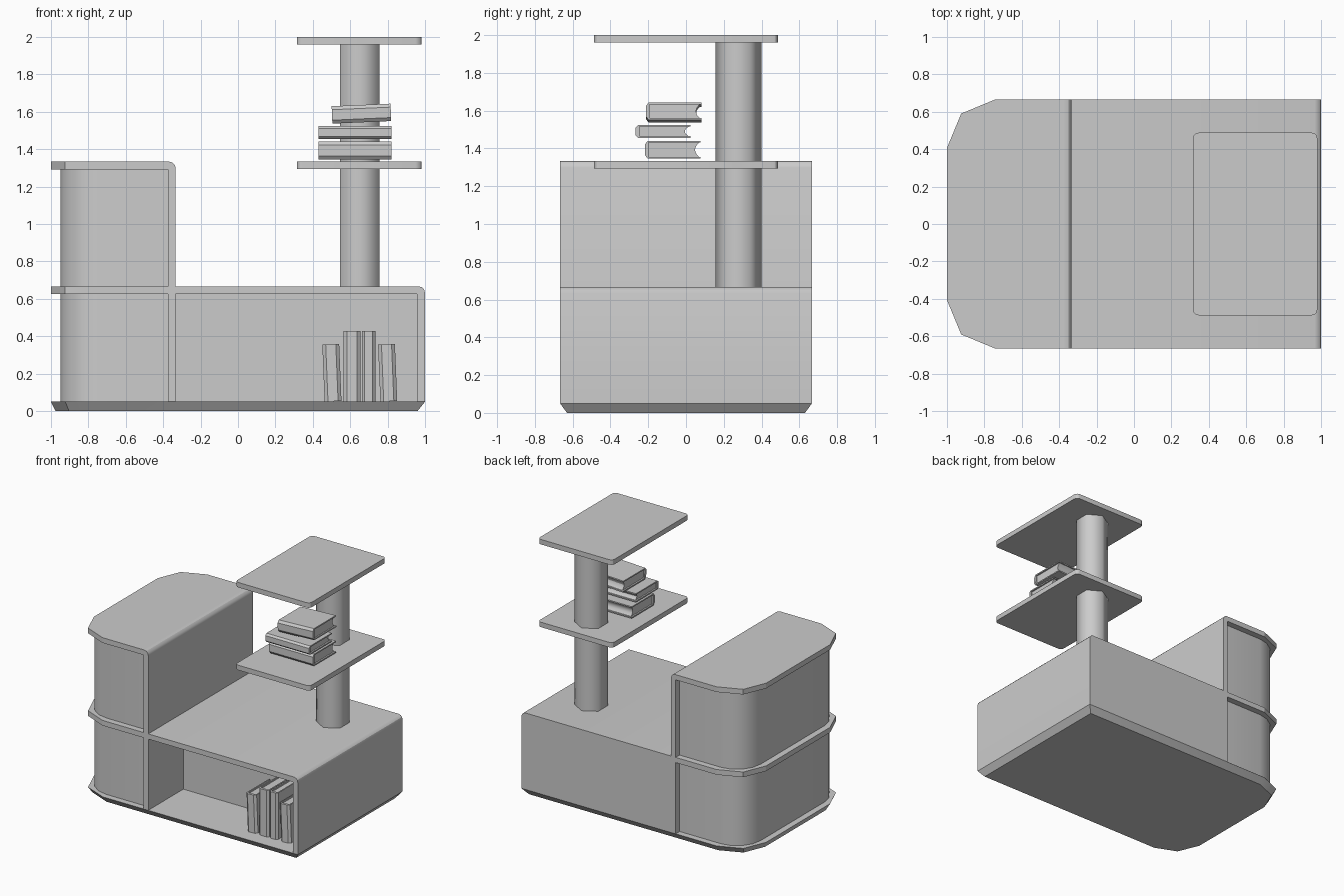
import bpy, bmesh
from math import sin, cos, pi, radians

if "Cube" in bpy.data.objects:
    bpy.data.objects.remove(bpy.data.objects["Cube"])


def loft(name, loops, smooth=30):
    """Skin equal-length closed loops of 3D points and cap both ends."""
    bm = bmesh.new()
    rows = [[bm.verts.new(p) for p in loop] for loop in loops]
    n = len(rows[0])
    for a, b in zip(rows, rows[1:]):
        for i in range(n):
            j = (i + 1) % n
            bm.faces.new((a[i], a[j], b[j], b[i]))
    bm.faces.new(rows[0][::-1])
    bm.faces.new(rows[-1])
    bmesh.ops.recalc_face_normals(bm, faces=bm.faces)
    mesh = bpy.data.meshes.new(name)
    bm.to_mesh(mesh)
    bm.free()
    ob = bpy.data.objects.new(name, mesh)
    bpy.context.collection.objects.link(ob)
    bpy.ops.object.select_all(action='DESELECT')
    ob.select_set(True)
    bpy.context.view_layer.objects.active = ob
    bpy.ops.object.shade_smooth_by_angle(angle=radians(smooth))
    return ob


def prism_z(name, outline, z0, z1, smooth=30):
    return loft(name, [[(x, y, z) for x, y in outline] for z in (z0, z1)], smooth)


def prism_y(name, profile, y0, y1):
    return loft(name, [[(x, y, z) for x, z in profile] for y in (y0, y1)])


def arc(cx, cy, r, a0, a1, seg):
    return [(cx + r * cos(radians(a0 + (a1 - a0) * i / seg)),
             cy + r * sin(radians(a0 + (a1 - a0) * i / seg))) for i in range(seg + 1)]


def round_end(x0, x1, hy, r, seg=2):
    """Plan outline: square at the right, rounded corners at the left."""
    return ([(x1, -hy), (x1, hy)] + arc(x0 + r, hy - r, r, 90, 180, seg)
            + arc(x0 + r, r - hy, r, 180, 270, seg))


def box(name, x0, x1, y0, y1, z0, z1):
    return prism_z(name, [(x0, y0), (x1, y0), (x1, y1), (x0, y1)], z0, z1)


H = 2 / 3   # half depth, also the counter height
X = -1 / 3  # right face of the tower
T = 0.042   # board thickness

# plinth with a chamfered underside
low = [(x, y, 0) for x, y in round_end(-0.975, 0.96, 0.63, 0.245)]
edge = round_end(-1, 1, H, 0.26)
loft("plinth", [low, [(x, y, 0.05) for x, y in edge], [(x, y, 0.051) for x, y in edge]], 20)

# rounded shelves and recessed curved panels of the tower
for name, z in (("middle", H), ("top", 2 * H)):
    prism_z(name + "_tower_shelf", round_end(-1, X - T, H, 0.26), z - T, z, 20)
for name, z0, z1 in (("lower", 0.05, H - T), ("upper", H, 2 * H - T)):
    prism_z(name + "_curved_panel", round_end(-0.95, X - T, H - 0.05, 0.21, 4), z0, z1)

# tower side board with a softened upper corner
R = 0.035
prism_y("tower_side", [(X - T, 0.05), (X, 0.05)] + arc(X - R, 2 * H - R, R, 0, 90, 3)
        + [(X - T, 2 * H)], -H, H)

# counter top folding into the right end board
prism_y("counter_and_end_board", [(X, H - T), (1 - T, H - T), (1 - T, 0.05), (1, 0.05)]
        + arc(1 - R, H - R, R, 0, 90, 3) + [(X, H)], -H, H)
box("cabinet_body", X, 1 - T, -0.22, H, 0.05, H - T)

# hexagonal post with two raised shelves
PR = 0.122
prism_z("post", arc(0.651, 0.278, PR, 30, 330, 5), H, 1.97, 65)
for name, z in (("lower", 2 * H), ("upper", 2.0)):
    x0, x1, hy, r = 0.315, 0.98, 0.488, 0.03
    outline = []
    for i, (cx, cy) in enumerate(((x1 - r, hy - r), (x0 + r, hy - r),
                                  (x0 + r, r - hy), (x1 - r, r - hy))):
        outline += arc(cx, cy, r, 90 * i, 90 * i + 90, 3)
    prism_z(name + "_raised_shelf", outline, z - 0.04, z)


def book(name, length, depth, thick, loc, rot):
    """Cover wrapped round a page block; length on x, spine towards -y."""
    d, t, c = depth / 2, thick / 2, 0.01
    cover = [(d, t), (-d + 0.015, t), (-d, t * 0.6), (-d, -t * 0.6), (-d + 0.015, -t), (d, -t),
             (d, -t + c), (-d + 0.02, -t + c), (-d + 0.02, t - c), (d, t - c)]
    p = t - c
    pages = [(-d + 0.02, -p), (d - 0.01, -p), (d - 0.025, -p * 0.5), (d - 0.03, 0),
             (d - 0.025, p * 0.5), (d - 0.01, p), (-d + 0.02, p)]
    for part, prof, half in (("cover", cover, length / 2), ("pages", pages, length / 2 - 0.012)):
        ob = loft(name + "_" + part, [[(x, y, z) for y, z in prof] for x in (-half, half)])
        ob.location = loc
        ob.rotation_euler = rot


# stacked books
book("stack_book_1", 0.39, 0.295, 0.095, (0.625, -0.07, 1.393), (0, 0, 0))
book("stack_book_2", 0.39, 0.29, 0.07, (0.625, -0.122, 1.49), (0, 0, 0))
book("stack_book_3", 0.315, 0.295, 0.093, (0.66, -0.065, 1.59), (0, radians(-2.5), 0))

# standing books inside the open cabinet
for i, (x, w, h, lean) in enumerate(((0.502, 0.09, 0.305, -2.3), (0.61, 0.09, 0.375, 0),
                                     (0.698, 0.072, 0.375, 0), (0.8, 0.09, 0.305, -2.3))):
    book(f"standing_book_{i + 1}", h, 0.3, w, (x, -0.4, 0.052 + h / 2), (0, radians(90 + lean), 0))
